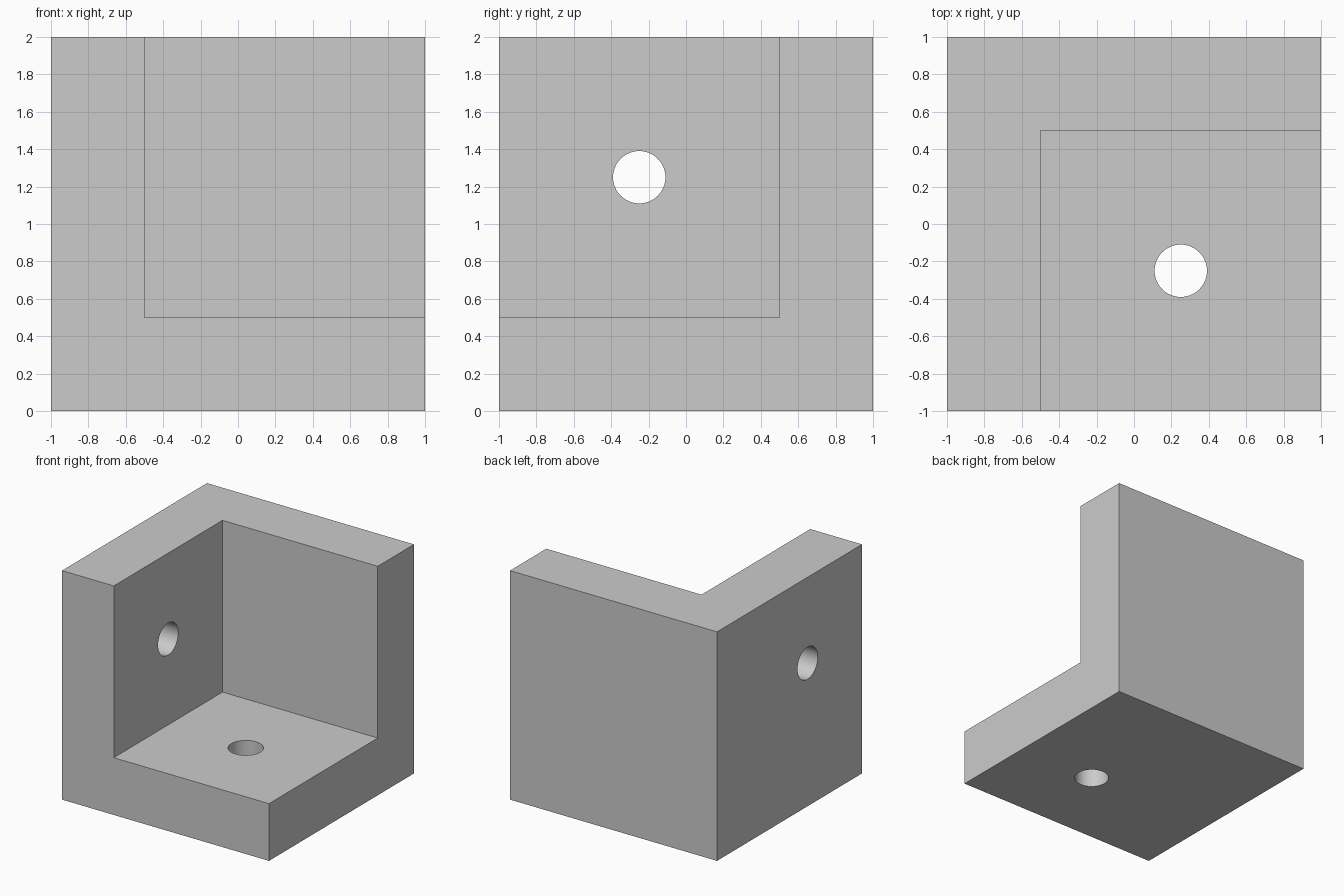
import bpy
import math

if "Cube" in bpy.data.objects:
    bpy.data.objects.remove(bpy.data.objects["Cube"])

RADIUS = 0.14


def box(name, lo, hi):
    centre = [(a + b) / 2 for a, b in zip(lo, hi)]
    bpy.ops.mesh.primitive_cube_add(size=1, location=centre)
    ob = bpy.context.object
    ob.name = name
    ob.scale = [b - a for a, b in zip(lo, hi)]
    bpy.ops.object.transform_apply(location=True, rotation=True, scale=True)
    return ob


def drill(name, location, rotation=(0, 0, 0)):
    bpy.ops.mesh.primitive_cylinder_add(vertices=64, radius=RADIUS, depth=1,
                                        location=location, rotation=rotation)
    bpy.context.object.name = name
    return bpy.context.object


# Solid block that becomes the three-walled corner bracket
bracket = box("corner_bracket", (-1, -1, 0), (1, 1, 2))

# Inner pocket, then one hole in the left wall and one in the floor
cutters = [
    box("pocket_cutter", (-0.5, -1.5, 0.5), (1.5, 0.5, 2.5)),
    drill("wall_hole_cutter", (-0.75, -0.25, 1.25), (0, math.pi / 2, 0)),
    drill("floor_hole_cutter", (0.25, -0.25, 0.25)),
]

bpy.ops.object.select_all(action='DESELECT')
bracket.select_set(True)
bpy.context.view_layer.objects.active = bracket
for cutter in cutters:
    cutter.hide_render = True
    mod = bracket.modifiers.new(cutter.name, 'BOOLEAN')
    mod.operation = 'DIFFERENCE'
    mod.solver = 'EXACT'
    mod.object = cutter
    bpy.ops.object.modifier_apply(modifier=mod.name)
    bpy.data.objects.remove(cutter)

# Round hole walls, crisp block edges
bpy.ops.object.shade_smooth_by_angle(angle=math.radians(30))
